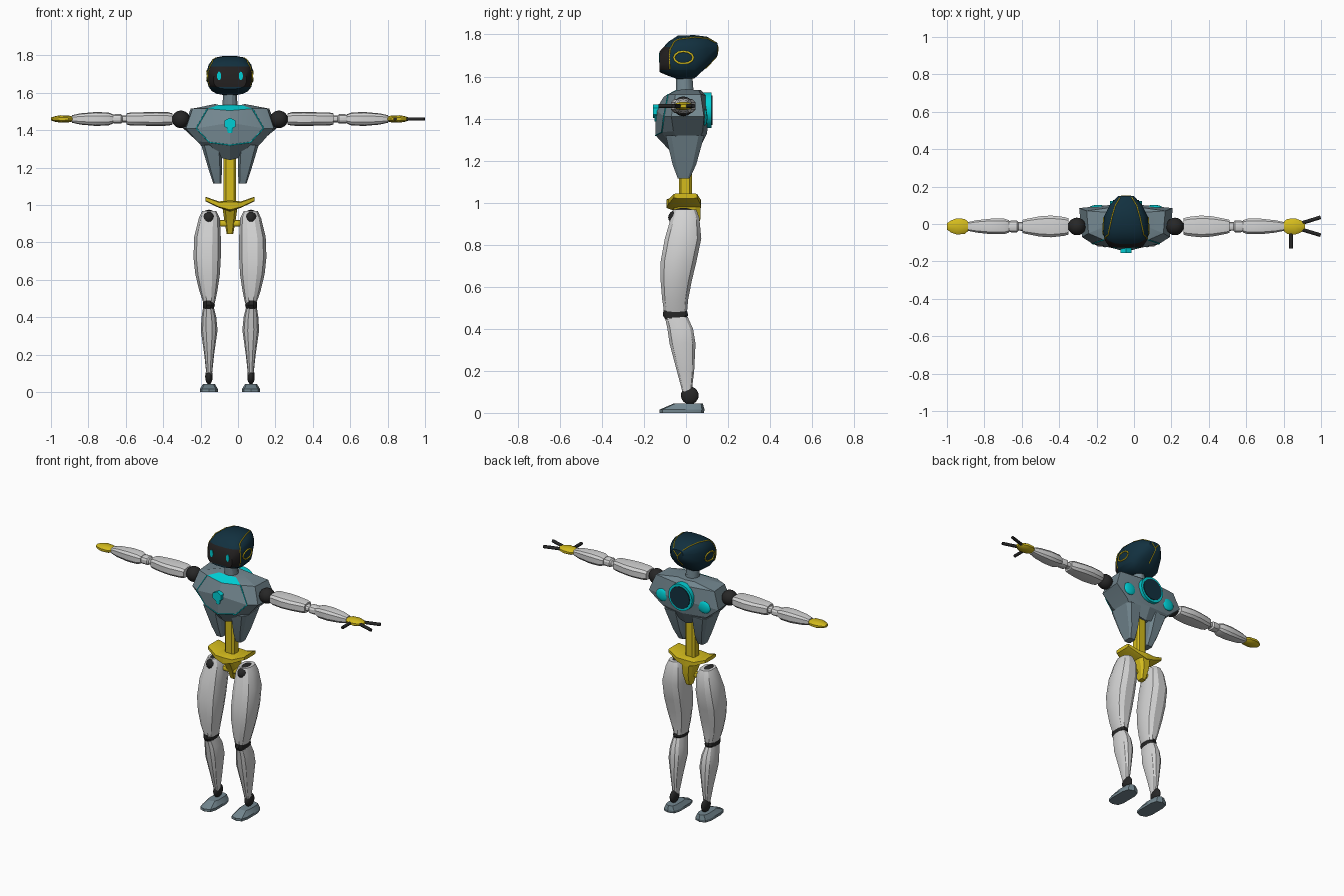
import bpy, bmesh, math
from mathutils import Vector
from mathutils.bvhtree import BVHTree

if "Cube" in bpy.data.objects:
    bpy.data.objects.remove(bpy.data.objects["Cube"])

CENTRE = -0.043   # body axis; one hand carries fingers, so it sits off zero
ARM_Y, ARM_Z = -0.013, 1.46


def material(name, *rgb):
    m = bpy.data.materials.new(name)
    m.use_nodes = True
    m.diffuse_color = (*rgb, 1)
    m.node_tree.nodes["Principled BSDF"].inputs["Base Color"].default_value = (*rgb, 1)
    return m


WHITE = material("pale shell", .65, .65, .65)
SLATE = material("slate armour", .17, .24, .275)
NAVY = material("navy helmet", .006, .03, .05)
YELLOW = material("yellow frame", .66, .5, .012)
CYAN = material("cyan light", .0, .62, .66)
BLACK = material("black joint", .02, .02, .02)
VISOR = material("dark visor", .016, .014, .014)


def place(name, data, mats, mirror):
    ob = bpy.data.objects.new(name, data)
    bpy.context.collection.objects.link(ob)
    ob.location.x = CENTRE
    for m in mats:
        data.materials.append(m)
    if mirror:
        ob.modifiers.new("Mirror", 'MIRROR').use_mirror_merge = False
    return ob


def finish(name, bm, mats, mirror=False, angle=30):
    bmesh.ops.recalc_face_normals(bm, faces=bm.faces)
    me = bpy.data.meshes.new(name)
    bm.to_mesh(me)
    bm.free()
    ob = place(name, me, mats, mirror)
    bpy.ops.object.select_all(action='DESELECT')
    ob.select_set(True)
    bpy.context.view_layer.objects.active = ob
    bpy.ops.object.shade_smooth_by_angle(angle=math.radians(angle))
    return ob


def skin(rings):
    """Join rings of points into a capped tube."""
    bm = bmesh.new()
    rows = [[bm.verts.new(p) for p in ring] for ring in rings]
    n = len(rows[0])
    for a, b in zip(rows, rows[1:]):
        for i in range(n):
            j = (i + 1) % n
            bm.faces.new((a[i], a[j], b[j], b[i]))
    bm.faces.new(rows[0])
    bm.faces.new(rows[-1])
    return bm


def tube(axis, sections, n=12, power=2.6):
    """Rounded sections (position, low a, high a, low b, high b) along an axis."""
    def bend(v):
        return math.copysign(abs(v) ** (2 / power), v)
    rings = []
    for t, a0, a1, b0, b1 in sections:
        ring = []
        for i in range(n):
            w = math.tau * (i + .5) / n
            a = (a0 + a1) / 2 + (a1 - a0) / 2 * bend(math.cos(w))
            b = (b0 + b1) / 2 + (b1 - b0) / 2 * bend(math.sin(w))
            ring.append({'x': (t, a, b), 'y': (a, t, b), 'z': (a, b, t)}[axis])
        rings.append(ring)
    return skin(rings)


def loft(name, axis, sections, mat, mirror=False, n=12, power=2.6, angle=30):
    return finish(name, tube(axis, sections, n, power), [mat], mirror, angle)


def arm_part(name, mat, sections, **kw):
    rows = [(x, ARM_Y - w, ARM_Y + w, ARM_Z - h, ARM_Z + h) for x, w, h in sections]
    return loft(name, 'x', rows, mat, True, **kw)


def disc(name, x, z, rx, rz, y0, y1, mat, mirror=False, n=24):
    rows = [(y, x - rx, x + rx, z - rz, z + rz) for y in (y0, y1)]
    return loft(name, 'y', rows, mat, mirror, n, 2)


def ball(name, loc, size, mat, mirror=True):
    bm = bmesh.new()
    bmesh.ops.create_uvsphere(bm, u_segments=20, v_segments=12, radius=1)
    bmesh.ops.scale(bm, vec=size, verts=bm.verts)
    bmesh.ops.translate(bm, vec=loc, verts=bm.verts)
    return finish(name, bm, [mat], mirror, 60)


def line(name, points, mat, radius, mirror=False, closed=False, surface=None):
    pts = [Vector(p) for p in points]
    if surface:
        steps = 8
        fine = [a.lerp(b, i / steps) for a, b in zip(pts, pts[1:]) for i in range(steps)]
        pts = [surface.find_nearest(p)[0] for p in fine + pts[-1:]]
    cu = bpy.data.curves.new(name, 'CURVE')
    cu.dimensions = '3D'
    cu.bevel_depth, cu.bevel_resolution, cu.use_fill_caps = radius, 1, True
    sp = cu.splines.new('POLY')
    sp.points.add(len(pts) - 1)
    for q, p in zip(sp.points, pts):
        q.co = (*p, 1)
    sp.use_cyclic_u = closed
    return place(name, cu, [mat], mirror)


# Helmet, with the visor cut into its front
widths = [(-.125, .088, 1.62, 1.72), (-.085, .115, 1.603, 1.765), (-.04, .123, 1.587, 1.795),
          (.04, .118, 1.59, 1.798), (.1, .088, 1.645, 1.79), (.15, .042, 1.7, 1.76)]
head = tube('y', [(y, -w, w, lo, hi) for y, w, lo, hi in widths], 20, 2.9)
for co, no in (((0, 0, 1.63), (0, 0, 1)), ((0, 0, 1.74), (0, 0, 1)), ((0, -.075, 0), (0, 1, 0))):
    geom = head.verts[:] + head.edges[:] + head.faces[:]
    bmesh.ops.bisect_plane(head, geom=geom, plane_co=co, plane_no=no)
for f in head.faces:
    c = f.calc_center_median()
    f.material_index = int(c.y < -.075 and 1.63 < c.z < 1.74)
shell = BVHTree.FromBMesh(head)
finish("helmet", head, [NAVY, VISOR], angle=45)
disc("eyes", .058, 1.69, .011, .023, -.129, -.12, CYAN, True)

# Yellow helmet trim laid on the surface
line("helmet_trim", [(0, .15, 1.72), (.06, .11, 1.79), (.085, .03, 1.8), (.1, -.06, 1.78),
                     (.125, -.08, 1.73), (.125, -.08, 1.63)], YELLOW, .0035, True, surface=shell)
line("helmet_back_trim", [(0, .15, 1.72), (0, .1, 1.63)], YELLOW, .0035, surface=shell)
oval = [math.tau * i / 12 for i in range(13)]
line("ear_rings", [(.13, -.012 + .047 * math.cos(w), 1.69 + .029 * math.sin(w)) for w in oval],
     YELLOW, .005, True, surface=shell)

loft("neck", 'z', [(1.5, -.045, .045, -.05, .04), (1.62, -.035, .035, -.05, .03)], SLATE, power=2)

# Faceted chest: half rings from front centre to back centre, mirrored
half_rings = [
    [(0, -.05, 1.535), (.06, -.045, 1.535), (.08, .0, 1.54), (.06, .06, 1.535), (0, .07, 1.535)],
    [(0, -.105, 1.505), (.12, -.085, 1.515), (.2, -.05, 1.515), (.21, .07, 1.515), (0, .1, 1.51)],
    [(0, -.145, 1.44), (.18, -.105, 1.41), (.235, -.07, 1.41), (.25, .085, 1.41), (0, .11, 1.42)],
    [(0, -.145, 1.32), (.11, -.115, 1.335), (.175, -.06, 1.34), (.165, .08, 1.34), (0, .1, 1.33)],
    [(0, -.07, 1.24), (.06, -.06, 1.255), (.12, -.03, 1.28), (.1, .05, 1.28), (0, .06, 1.25)]]
rings = [h + [(-x, y, z) for x, y, z in h[-2:0:-1]] for h in half_rings]
chest = skin(rings)
for f in chest.faces:
    c = f.calc_center_median()
    f.material_index = int(c.y < -.06 and c.z > 1.515 and len(f.verts) == 4)
finish("chest", chest, [SLATE, CYAN], angle=15)
line("chest_light_line", [half_rings[1][1], half_rings[2][1], half_rings[3][1], half_rings[3][0]],
     CYAN, .0035, True)
disc("chest_emblem", 0, 1.435, .035, .032, -.156, -.12, CYAN, n=6)
loft("chest_emblem_tip", 'z', [(1.385, -.012, .012, -.15, -.13), (1.42, -.022, .022, -.152, -.13)],
     CYAN, n=8)

# Back thruster and side vents
disc("thruster_rim", 0, 1.44, .085, .085, .08, .122, CYAN, n=32)
disc("thruster_core", 0, 1.44, .07, .07, .1, .127, NAVY, n=32)
ball("back_vents", (.15, .088, 1.405), (.045, .014, .04), CYAN)

# Waist flaps and spine
loft("waist_flaps", 'z', [(1.115, .045, .09, -.04, .018), (1.18, .042, .112, -.065, .05),
                          (1.32, .042, .155, -.1, .09)], SLATE, True, 8, 5, 20)
loft("spine", 'z', [(.97, -.035, .035, -.035, .03), (1.27, -.035, .035, -.035, .03)],
     YELLOW, n=8, power=4)

# Pelvis: swept saddle, tail and hip axle
loft("pelvis_saddle", 'x', [(0, -.095, .075, .965, 1.025), (.06, -.088, .072, .985, 1.02),
                            (.132, -.06, .055, 1.02, 1.045)], YELLOW, True, 8, 5, 20)
loft("pelvis_tail", 'z', [(.845, -.018, .018, .0, .045), (.92, -.032, .032, -.03, .07),
                          (1.01, -.045, .045, -.085, .072)], YELLOW, n=8, power=4, angle=20)
loft("hip_axle", 'x', [(-.1, -.018, .018, .885, .92), (.1, -.018, .018, .885, .92)], YELLOW)

# Legs
ball("hip_joints", (.1125, -.012, .93), (.041, .073, .045), BLACK)
loft("thighs", 'z', [(.475, .08, .142, -.105, .006), (.54, .066, .165, -.115, .012),
                     (.63, .052, .187, -.123, .03), (.72, .047, .197, -.123, .052),
                     (.83, .047, .193, -.103, .075), (.93, .053, .168, -.073, .065),
                     (.967, .072, .15, -.06, .05)], WHITE, True, 12, 2.6, 25)
loft("knee_joints", 'z', [(.445, .086, .143, -.1, .0), (.465, .08, .146, -.112, .012),
                          (.49, .086, .143, -.108, .005)], BLACK, True)
loft("shins", 'z', [(.08, .097, .125, -.012, .025), (.2, .084, .138, -.045, .04),
                    (.33, .065, .157, -.08, .047), (.4, .072, .153, -.09, .035),
                    (.455, .086, .144, -.102, .01)], WHITE, True, 12, 2.6, 25)
ball("ankle_joints", (.1125, .018, .083), (.02, .042, .042), BLACK)
loft("feet", 'z', [(0, .063, .162, -.125, .085), (.016, .063, .162, -.125, .088),
                   (.044, .08, .145, -.06, .08)], SLATE, True, 10, 3.4, 20)

# Arms
ball("shoulder_joints", (.262, ARM_Y, 1.458), (.048, .047, .047), BLACK)
arm_part("upper_arms", WHITE, [(.308, .045, .03), (.33, .052, .036), (.4, .06, .037),
                               (.46, .056, .036), (.53, .042, .035), (.553, .036, .03)],
         n=10, power=3.2, angle=25)
arm_part("elbows", WHITE, [(.54, .025, .02), (.575, .023, .018), (.582, .032, .026),
                           (.615, .032, .026), (.635, .025, .02)])
arm_part("forearms", WHITE, [(.626, .034, .025), (.65, .043, .035), (.72, .043, .037),
                             (.8, .034, .03), (.845, .024, .02)], n=10, power=3, angle=25)
arm_part("hands", YELLOW, [(.835, .018, .012), (.862, .042, .018), (.905, .045, .02),
                           (.935, .034, .015), (.957, .018, .008)], n=10, power=2.3)

# Fingers on the left hand only
for label, start, end in (("rear", (.925, .0), (1.041, .036)),
                          ("front", (.925, -.025), (1.041, -.06)),
                          ("thumb", (.883, -.045), (.883, -.13))):
    line(label + "_finger", [(*start, ARM_Z), (*end, ARM_Z)], BLACK, .01)
